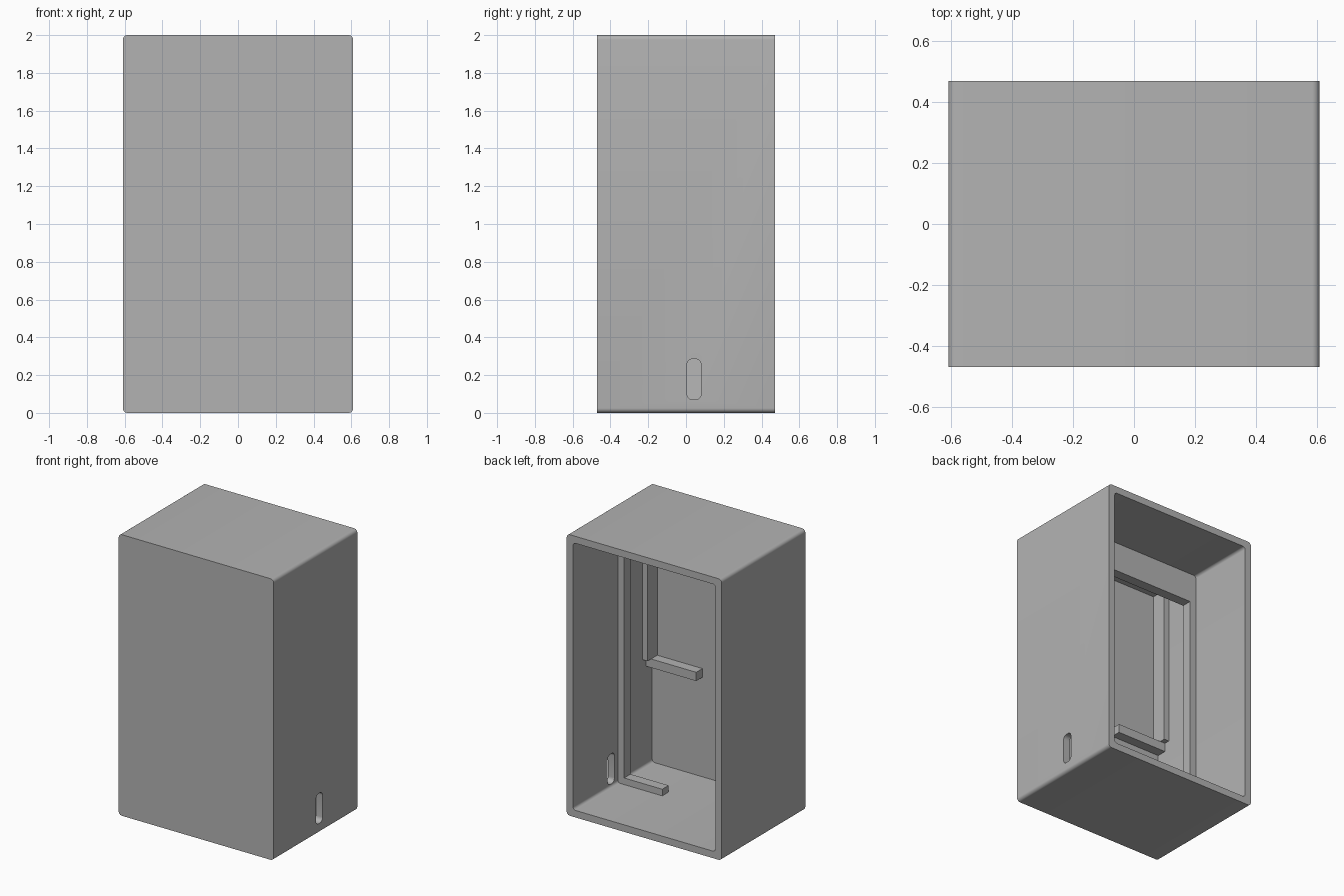
import bpy
import bmesh
from math import sin, cos, pi

cube = bpy.data.objects.get("Cube")
if cube:
    bpy.data.objects.remove(cube, do_unlink=True)

HALF_W, HALF_D, HEIGHT, WALL = 0.61, 0.47, 2.0, 0.05
INNER = HALF_W - WALL
FRONT = -0.42          # inside face of the closed front
SINK = 0.01            # how far parts reach into the walls

grey = bpy.data.materials.new("light_grey")
grey.use_nodes = True
colour = (0.45, 0.45, 0.45, 1)
grey.diffuse_color = colour
grey.node_tree.nodes["Principled BSDF"].inputs["Base Color"].default_value = colour


def rounded_rect(a0, a1, b0, b1, r, steps=6):
    """Corner-rounded outline as (a, b) pairs."""
    corners = [(a1 - r, b1 - r), (a0 + r, b1 - r), (a0 + r, b0 + r), (a1 - r, b0 + r)]
    return [(ca + r * cos((k + i / steps) * pi / 2), cb + r * sin((k + i / steps) * pi / 2))
            for k, (ca, cb) in enumerate(corners) for i in range(steps + 1)]


def loft(name, rings):
    """Join matching rings of points with side faces and cap both ends."""
    bm = bmesh.new()
    loops = [[bm.verts.new(p) for p in ring] for ring in rings]
    for lo, hi in zip(loops, loops[1:]):
        for i in range(len(lo)):
            j = (i + 1) % len(lo)
            bm.faces.new((lo[i], lo[j], hi[j], hi[i]))
    bm.faces.new(loops[0])
    bm.faces.new(loops[-1])
    bmesh.ops.recalc_face_normals(bm, faces=bm.faces)
    mesh = bpy.data.meshes.new(name)
    bm.to_mesh(mesh)
    bm.free()
    obj = bpy.data.objects.new(name, mesh)
    bpy.context.collection.objects.link(obj)
    mesh.materials.append(grey)
    return obj


def bar(name, x0, x1, y0, y1, z0, z1):
    ring = [(x0, y0), (x1, y0), (x1, y1), (x0, y1)]
    return loft(name, [[(x, y, z) for x, y in ring] for z in (z0, z1)])


# Casing: rounded box, hollow and open at the back
outer = rounded_rect(-HALF_W, HALF_W, 0, HEIGHT, 0.025)
inner = rounded_rect(-INNER, INNER, WALL, HEIGHT - WALL, 0.02)
casing = loft("casing", [[(x, y, z) for x, z in outline] for outline, y in
                         ((outer, -HALF_D), (outer, HALF_D), (inner, HALF_D), (inner, FRONT))])

# Cable slot through the left wall
slot = rounded_rect(0.005, 0.08, 0.07, 0.285, 0.03)
cutter = loft("slot_cutter", [[(x, y, z) for y, z in slot] for x in (0.5, 0.7)])
cutter.hide_render = True
cut = casing.modifiers.new("slot", 'BOOLEAN')
cut.operation = 'DIFFERENCE'
cut.solver = 'EXACT'
cut.object = cutter
bpy.ops.object.select_all(action='DESELECT')
bpy.context.view_layer.objects.active = casing
casing.select_set(True)
bpy.ops.object.modifier_apply(modifier=cut.name)
bpy.data.objects.remove(cutter, do_unlink=True)
bpy.ops.object.shade_smooth_by_angle(angle=pi / 6)

# Inner ribs and ledges, mirrored on both side walls
Y0, Y1 = -0.105, -0.033
FLOOR, CEILING = WALL - SINK, HEIGHT - WALL + SINK
for side, s in (("left", 1), ("right", -1)):
    def side_bar(part, near, y0, y1, z0, z1):
        x0, x1 = sorted((s * near, s * (INNER + SINK)))
        bar(f"{side}_{part}", x0, x1, y0, y1, z0, z1)

    side_bar("stop_rib", 0.51, Y0, Y1, FLOOR, CEILING)
    side_bar("floor_ledge", 0.21, Y0, Y1, FLOOR, 0.097)
    side_bar("front_rib", 0.52, FRONT - SINK, -0.31, 0.82, CEILING)
    side_bar("front_ledge", 0.165, FRONT - SINK, -0.35, 0.758, 0.82)

# Deep stop across the ceiling
bar("top_stop", -INNER - SINK, INNER + SINK, Y0, Y1, 1.74, CEILING)
